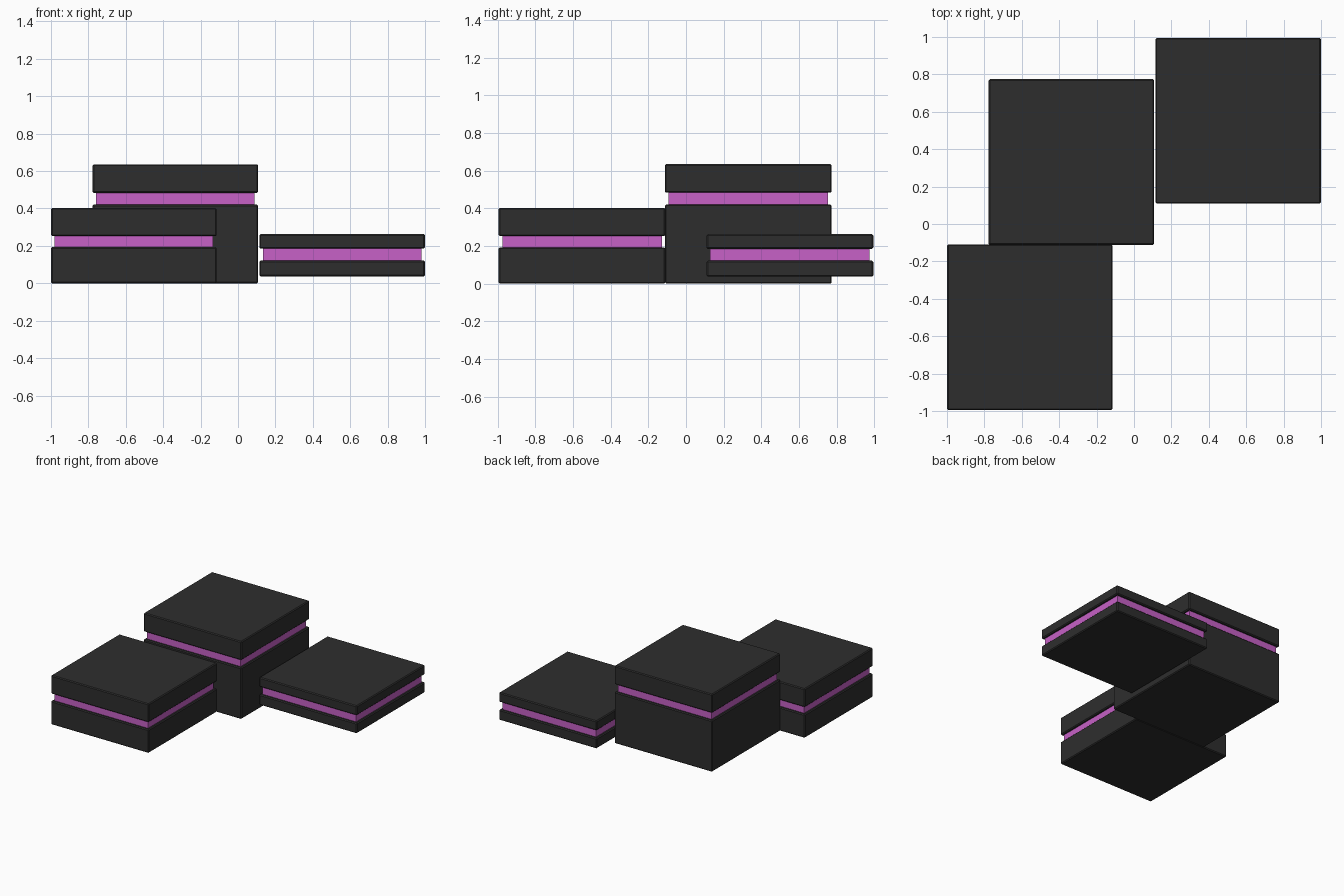
import bpy

if "Cube" in bpy.data.objects:
    bpy.data.objects.remove(bpy.data.objects["Cube"])

SIDE = 0.886     # width and depth of every block
INSET = 0.019    # how far the glowing band sits back
BEVEL = 0.007


def material(name, rgb):
    m = bpy.data.materials.new(name)
    m.diffuse_color = (*rgb, 1)
    m.use_nodes = True
    m.node_tree.nodes["Principled BSDF"].inputs["Base Color"].default_value = m.diffuse_color
    return m


charcoal = material("charcoal", (0.027, 0.027, 0.027))
violet = material("violet", (0.57, 0.12, 0.57))


def slab(name, cx, cy, z0, z1, side, mat, bevel=0):
    bpy.ops.mesh.primitive_cube_add(size=1, location=(cx, cy, (z0 + z1) / 2))
    ob = bpy.context.object
    ob.name = name
    ob.scale = (side, side, z1 - z0)
    bpy.ops.object.transform_apply(location=False, rotation=False, scale=True)
    ob.data.materials.append(mat)
    if bevel:
        mod = ob.modifiers.new("edge", 'BEVEL')
        mod.width = bevel
        mod.segments = 1
    return ob


# name, centre x, centre y, base bottom, base top, lid bottom, lid top
blocks = [
    ("tall_block", -0.335, 0.331, 0.0, 0.421, 0.483, 0.636),
    ("middle_block", -0.557, -0.552, 0.0, 0.193, 0.252, 0.403),
    ("low_block", 0.557, 0.552, 0.037, 0.122, 0.185, 0.263),
]

for name, cx, cy, b0, b1, l0, l1 in blocks:
    slab(name + "_base", cx, cy, b0, b1, SIDE, charcoal, BEVEL)
    slab(name + "_band", cx, cy, b1 - 0.002, l0 + 0.002, SIDE - 2 * INSET, violet)
    slab(name + "_lid", cx, cy, l0, l1, SIDE, charcoal, BEVEL)
